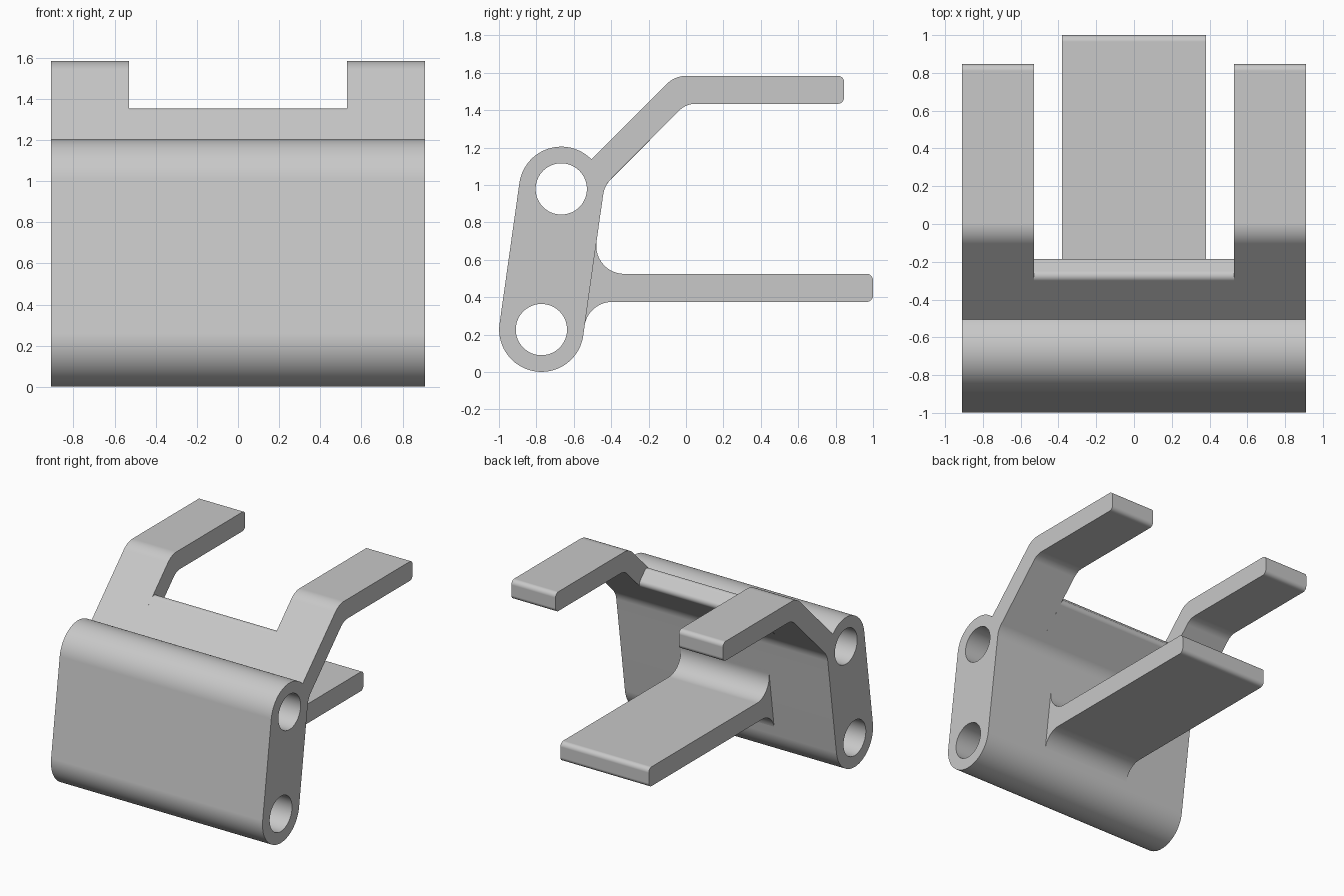
import bpy, bmesh
from math import sin, cos, tan, pi, atan2, ceil, radians
from mathutils import Vector

cube = bpy.data.objects.get("Cube")
if cube:
    bpy.data.objects.remove(cube, do_unlink=True)

grey = bpy.data.materials.new("plain_grey")
grey.use_nodes = True
colour = (0.58, 0.58, 0.58, 1)
grey.diffuse_color = colour
grey.node_tree.nodes["Principled BSDF"].inputs["Base Color"].default_value = colour


def arc(centre, radius, start, sweep):
    """Points along an arc, about one every five degrees."""
    n = max(3, ceil(abs(sweep) / radians(5)))
    return [Vector((centre[0] + radius * cos(start + sweep * i / n),
                    centre[1] + radius * sin(start + sweep * i / n))) for i in range(n + 1)]


def rounded(corners):
    """Outline from (y, z, fillet radius) corners."""
    points = []
    for i, (y, z, r) in enumerate(corners):
        p = Vector((y, z))
        if r == 0:
            points.append(p)
            continue
        u = (Vector(corners[i - 1][:2]) - p).normalized()
        v = (Vector(corners[(i + 1) % len(corners)][:2]) - p).normalized()
        half = u.angle(v) / 2
        c = p + (u + v).normalized() * (r / sin(half))
        a = p + u * (r / tan(half)) - c
        b = p + v * (r / tan(half)) - c
        start = atan2(a.y, a.x)
        sweep = (atan2(b.y, b.x) - start + pi) % (2 * pi) - pi
        points += arc(c, r, start, sweep)
    return points


def extrude(name, loops, x0, x1):
    """Fill side-on loops (later ones are holes) and extrude from x0 to x1."""
    bm = bmesh.new()
    for loop in loops:
        verts = [bm.verts.new((x0, p.x, p.y)) for p in loop]
        for i, v in enumerate(verts):
            bm.edges.new((verts[i - 1], v))
    bmesh.ops.triangle_fill(bm, use_beauty=True, edges=bm.edges[:], normal=(1, 0, 0))
    new = bmesh.ops.extrude_face_region(bm, geom=bm.faces[:])["geom"]
    bmesh.ops.translate(bm, vec=(x1 - x0, 0, 0),
                        verts=[g for g in new if isinstance(g, bmesh.types.BMVert)])
    bmesh.ops.recalc_face_normals(bm, faces=bm.faces[:])
    mesh = bpy.data.meshes.new(name)
    bm.to_mesh(mesh)
    bm.free()
    mesh.materials.append(grey)
    mesh.shade_smooth()
    mesh.set_sharp_from_angle(angle=radians(30))
    obj = bpy.data.objects.new(name, mesh)
    bpy.context.collection.objects.link(obj)
    weighted = obj.modifiers.new("flat_faces", 'WEIGHTED_NORMAL')
    weighted.keep_sharp = True
    return obj


HALF, SLOT = 0.91, 0.53
low, high = Vector((-0.773, 0.227)), Vector((-0.667, 0.979))
R, HOLE = 0.226, 0.137

# Body: leaning slab with round ends and two through holes
lean = atan2(high.y - low.y, high.x - low.x)
slab = arc(high, R, lean - pi / 2, pi) + arc(low, R, lean + pi / 2, pi)
holes = [arc(c, HOLE, 0, 2 * pi)[:-1] for c in (low, high)]
extrude("body", [slab] + holes, -HALF, HALF)

# Shared root of the arms and the bar, buried in the body wall
root_top = [(-0.515, 1.127, 0)]
root_low = [(-0.436, 0.997, 0.15), (-0.458, 0.84, 0), (-0.5, 0.98, 0)]

# Bent upper arms, one each side
arm = rounded(root_top + [(-0.059, 1.584, 0.15), (0.846, 1.584, 0.035),
                          (0.846, 1.434, 0.035), (0, 1.434, 0.12)] + root_low)
for name, side in (("left_arm", 1), ("right_arm", -1)):
    extrude(name, [arm], side * SLOT, side * HALF)

# Short sloping bar joining the arms
bar = rounded(root_top + [(-0.2745, 1.3675, 0.035), (-0.17, 1.263, 0.035)] + root_low)
extrude("cross_bar", [bar], -SLOT, SLOT)

# Lower tongue with filleted root
tongue = rounded([(-0.475, 0.72, 0), (-0.503, 0.525, 0.15), (1, 0.525, 0.035),
                  (1, 0.375, 0.035), (-0.524, 0.375, 0.15), (-0.546, 0.225, 0),
                  (-0.58, 0.3, 0), (-0.54, 0.6, 0)])
extrude("tongue", [tongue], -0.38, 0.38)
